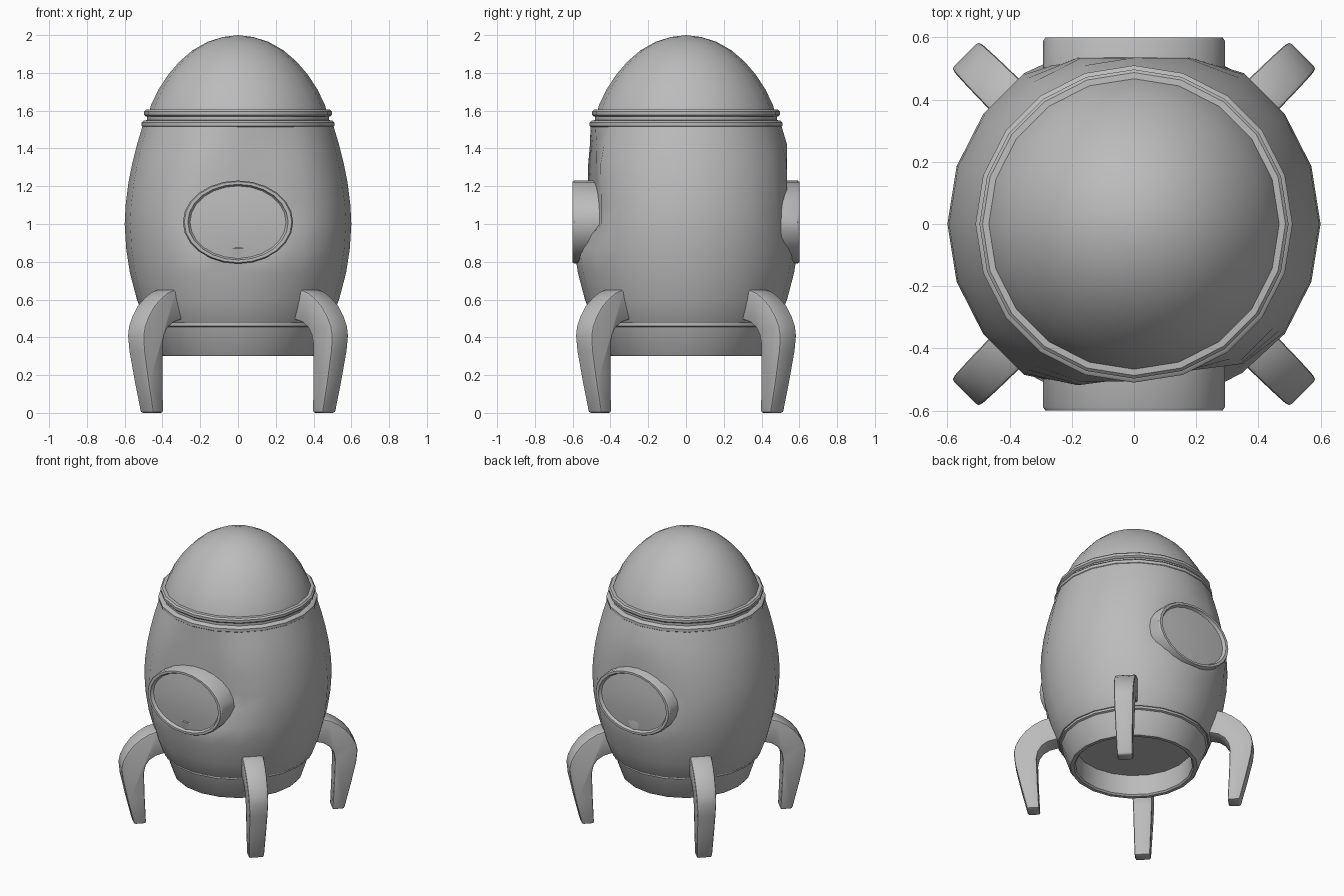
import bpy, bmesh
from math import sin, cos, pi, radians
from mathutils import Matrix

cube = bpy.data.objects.get("Cube")
if cube:
    bpy.data.objects.remove(cube, do_unlink=True)

grey = bpy.data.materials.new("plain grey")
grey.use_nodes = True
grey.diffuse_color = (0.5, 0.5, 0.5, 1)
grey.node_tree.nodes["Principled BSDF"].inputs["Base Color"].default_value = (0.5, 0.5, 0.5, 1)


def finish(name, bm, angle=35, bevel=0):
    bmesh.ops.remove_doubles(bm, verts=bm.verts, dist=1e-5)
    bmesh.ops.recalc_face_normals(bm, faces=bm.faces)
    mesh = bpy.data.meshes.new(name)
    bm.to_mesh(mesh)
    bm.free()
    mesh.materials.append(grey)
    obj = bpy.data.objects.new(name, mesh)
    bpy.context.collection.objects.link(obj)
    bpy.ops.object.select_all(action='DESELECT')
    obj.select_set(True)
    bpy.context.view_layer.objects.active = obj
    if bevel:
        mod = obj.modifiers.new("soft_edges", 'BEVEL')
        mod.width, mod.segments, mod.angle_limit = bevel, 2, radians(40)
        bpy.ops.object.modifier_apply(modifier=mod.name)
    bpy.ops.object.shade_smooth_by_angle(angle=radians(angle))
    return obj


def lathe(profile, sides=20):
    """Revolve (radius, height) points around z; the ends are closed on the axis."""
    bm = bmesh.new()
    rings = [[bm.verts.new((r * cos(2 * pi * i / sides), r * sin(2 * pi * i / sides), z))
              for i in range(sides)] for r, z in profile]
    for a, b in zip(rings, rings[1:]):
        for i in range(sides):
            j = (i + 1) % sides
            bm.faces.new((a[i], a[j], b[j], b[i]))
    return bm


# Barrel hull, pressed flat around the two portholes
hull = lathe([(0, .475), (.485, .475), (.492, .485), (.535, .6), (.572, .74), (.592, .87),
              (.6, 1.0), (.595, 1.1), (.58, 1.22), (.56, 1.32), (.535, 1.42), (.505, 1.52), (0, 1.52)])
for v in hull.verts:
    if .9 < v.co.z < 1.45:
        v.co.y = min(.535, max(v.co.y, -.495 + .13 * v.co.x))
finish("hull", hull)

# Hollow skirt under the hull
finish("skirt", lathe([(0, .45), (.375, .45), (.375, .31), (.385, .3), (.408, .3), (.416, .31),
                       (.465, .455), (.478, .46), (.478, .48), (0, .48)]))

# Two collar rings and the neck between them
finish("collar_rings", lathe([(0, 1.51), (.5, 1.51), (.51, 1.518), (.51, 1.538), (.5, 1.547),
                              (.482, 1.55), (.482, 1.568), (.49, 1.57), (.497, 1.578),
                              (.497, 1.595), (.487, 1.605), (.46, 1.607), (0, 1.607)]))

# Rounded nose
finish("nose", lathe([(0, 1.59), (.472, 1.59), (.46, 1.63), (.422, 1.71), (.37, 1.79), (.31, 1.86),
                      (.24, 1.92), (.16, 1.965), (.08, 1.99), (0, 2.0)]))

# Oval portholes, front and back: barrel, rim and slightly domed pane
for name, turn in (("front_porthole", 90), ("back_porthole", -90)):
    bm = lathe([(0, .38), (1, .38), (1, .59), (.975, .6), (.91, .6), (.89, .585),
                (.87, .58), (.6, .587), (.3, .592), (0, .594)], 24)
    bm.transform(Matrix.Translation((0, 0, 1.01)) @ Matrix.Rotation(radians(turn), 4, 'X')
                 @ Matrix.Diagonal((.292, .22, 1, 1)))
    finish(name, bm)

# Four curved legs on the diagonals, thinner towards the foot
side = [(.42, .66), (.54, .652), (.59, .638), (.64, .608), (.69, .567), (.73, .515), (.758, .46),
        (.768, .41), (.76, .33), (.725, .17), (.683, 0), (.605, 0), (.615, .2), (.62, .36),
        (.61, .41), (.585, .45), (.545, .478), (.5, .49), (.42, .505)]
for k, name in enumerate(("back_left", "back_right", "front_right", "front_left")):
    bm = bmesh.new()
    left, right = [[bm.verts.new((r, s * (.05 + .03 * z), z)) for r, z in side] for s in (1, -1)]
    bm.faces.new(left)
    bm.faces.new(right[::-1])
    for i in range(len(side)):
        bm.faces.new((left[i - 1], left[i], right[i], right[i - 1]))
    bm.transform(Matrix.Rotation(radians(45 + 90 * k), 4, 'Z'))
    finish(name + "_leg", bm, 40, .012)
